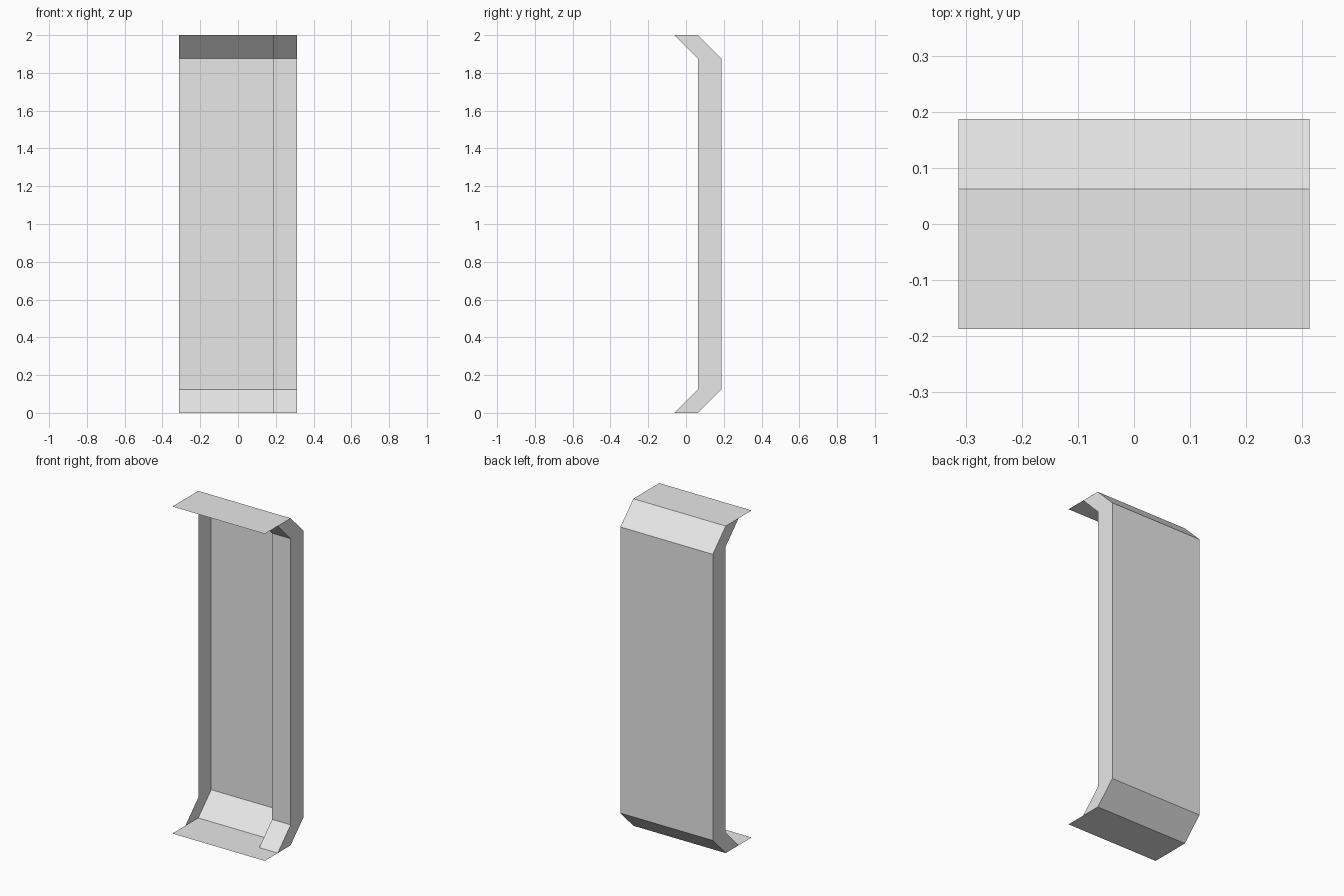
import bpy
import bmesh

default = bpy.data.objects.get("Cube")
if default:
    bpy.data.objects.remove(default, do_unlink=True)

HALF_W = 0.3125   # half width of the panel
STEP = 0.125      # depth of the side walls, bevels and lip
BACK = 0.1875     # y of the back sheet
HEIGHT = 2.0

grey = bpy.data.materials.new("plain_grey")
grey.use_nodes = True
colour = (0.8, 0.8, 0.8, 1)
grey.diffuse_color = colour
grey.node_tree.nodes["Principled BSDF"].inputs["Base Color"].default_value = colour


def bent_path(y):
    """Side outline (y, z) of a sheet whose ends bend forward at 45 degrees."""
    return [(y - STEP, 0), (y, STEP), (y, HEIGHT - STEP), (y - STEP, HEIGHT)]


def strip(name, rail_a, rail_b):
    """Thin sheet of quads stretched between two matching rails."""
    bm = bmesh.new()
    a = [bm.verts.new(p) for p in rail_a]
    b = [bm.verts.new(p) for p in rail_b]
    for i in range(len(a) - 1):
        bm.faces.new((a[i], b[i], b[i + 1], a[i + 1]))
    mesh = bpy.data.meshes.new(name)
    bm.to_mesh(mesh)
    bm.free()
    mesh.materials.append(grey)
    obj = bpy.data.objects.new(name, mesh)
    bpy.context.collection.objects.link(obj)
    return obj


def at_x(path, x):
    return [(x, y, z) for y, z in path]


outer = bent_path(BACK)
inner = bent_path(BACK - STEP)

# Back sheet with bevelled ends and the flat flanges at floor and top
shell = [(-BACK, 0)] + outer + [(-BACK, HEIGHT)]
strip("back_shell", at_x(shell, HALF_W), at_x(shell, -HALF_W))

# Side walls following the bent outline
strip("left_wall", at_x(inner, HALF_W), at_x(outer, HALF_W))
strip("right_wall", at_x(outer, -HALF_W), at_x(inner, -HALF_W))

# Front lip folded inward along the left wall only
strip("front_lip", at_x(inner, HALF_W - STEP), at_x(inner, HALF_W))
